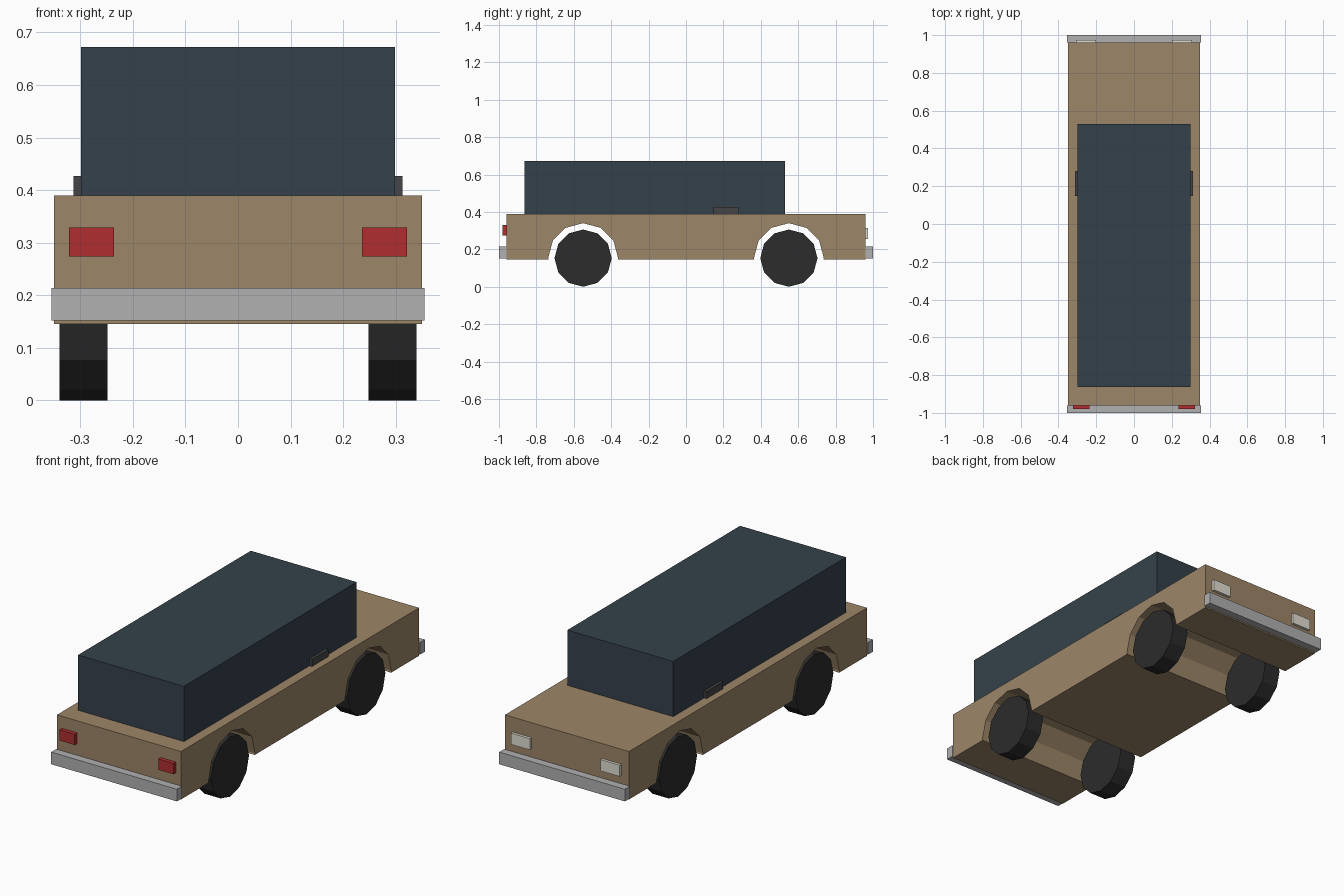
import bpy, bmesh
from math import sin, cos, pi
from mathutils import Matrix, Vector

if "Cube" in bpy.data.objects:
    bpy.data.objects.remove(bpy.data.objects["Cube"])


def material(name, rgb):
    m = bpy.data.materials.new(name)
    m.diffuse_color = (*rgb, 1)
    m.use_nodes = True
    m.node_tree.nodes["Principled BSDF"].inputs["Base Color"].default_value = m.diffuse_color
    return m


TAN = material("tan_paint", (0.34, 0.24, 0.14))
GLASS = material("dark_glass", (0.035, 0.053, 0.07))
CHROME = material("bumper_grey", (0.44, 0.44, 0.44))
RUBBER = material("rubber", (0.025, 0.025, 0.025))
TRIM = material("dark_trim", (0.06, 0.06, 0.065))
RED = material("tail_red", (0.44, 0.027, 0.03))
LAMP = material("lamp_white", (0.75, 0.73, 0.64))


def add_object(name, bm, mat):
    bmesh.ops.recalc_face_normals(bm, faces=bm.faces)
    me = bpy.data.meshes.new(name)
    bm.to_mesh(me)
    bm.free()
    me.materials.append(mat)
    ob = bpy.data.objects.new(name, me)
    bpy.context.collection.objects.link(ob)
    return ob


def box(name, x, y, z, mat):
    lo, hi = Vector((x[0], y[0], z[0])), Vector((x[1], y[1], z[1]))
    bm = bmesh.new()
    bmesh.ops.create_cube(bm, size=1, matrix=Matrix.Translation((lo + hi) / 2)
                          @ Matrix.Diagonal((*(hi - lo), 1)))
    return add_object(name, bm, mat)


def extrude_side(name, profile, x0, x1, mat):
    """Extrude a (y, z) outline from x0 to x1."""
    bm = bmesh.new()
    face = bm.faces.new([bm.verts.new((x0, y, z)) for y, z in profile])
    ext = bmesh.ops.extrude_face_region(bm, geom=[face], use_keep_orig=True)
    verts = [v for v in ext["geom"] if isinstance(v, bmesh.types.BMVert)]
    bmesh.ops.translate(bm, verts=verts, vec=(x1 - x0, 0, 0))
    return add_object(name, bm, mat)


AXLES = (-0.55, 0.55)
HUB_Z, WHEEL_R, ARCH_R = 0.153, 0.153, 0.187
FLOOR, DECK = 0.145, 0.39

# Lower body, with wheel arches running through the full width
outline = [(-0.96, DECK), (-0.96, FLOOR)]
for cy in AXLES:
    outline.append((cy - ARCH_R + 0.002, FLOOR))
    outline += [(cy - ARCH_R * cos(i * pi / 6), HUB_Z + ARCH_R * sin(i * pi / 6))
                for i in range(7)]
    outline.append((cy + ARCH_R - 0.002, FLOOR))
outline += [(0.96, FLOOR), (0.96, DECK)]
extrude_side("body", outline, -0.35, 0.35, TAN)

# Cabin
box("cabin", (-0.299, 0.299), (-0.863, 0.53), (DECK, 0.672), GLASS)

# Bumpers at both ends
box("front_bumper", (-0.355, 0.355), (-1, -0.96), (0.152, 0.214), CHROME)
box("rear_bumper", (-0.355, 0.355), (0.96, 1), (0.152, 0.214), CHROME)

for side, s in (("left", -1), ("right", 1)):
    def span(a, b):
        return sorted((s * a, s * b))

    # Lights and side trim blocks
    box(f"red_light_{side}", span(0.236, 0.322), (-0.98, -0.955), (0.274, 0.329), RED)
    box(f"white_light_{side}", span(0.2, 0.307), (0.955, 0.974), (0.256, 0.314), LAMP)
    box(f"side_mirror_{side}", span(0.285, 0.313), (0.148, 0.281), (DECK, 0.427), TRIM)

    # Twelve-sided wheels
    for end, cy in zip(("front", "rear"), AXLES):
        ring = [(cy + WHEEL_R * cos(i * pi / 6), HUB_Z + WHEEL_R * sin(i * pi / 6))
                for i in range(12)]
        extrude_side(f"{end}_wheel_{side}", ring, s * 0.248, s * 0.34, RUBBER)
